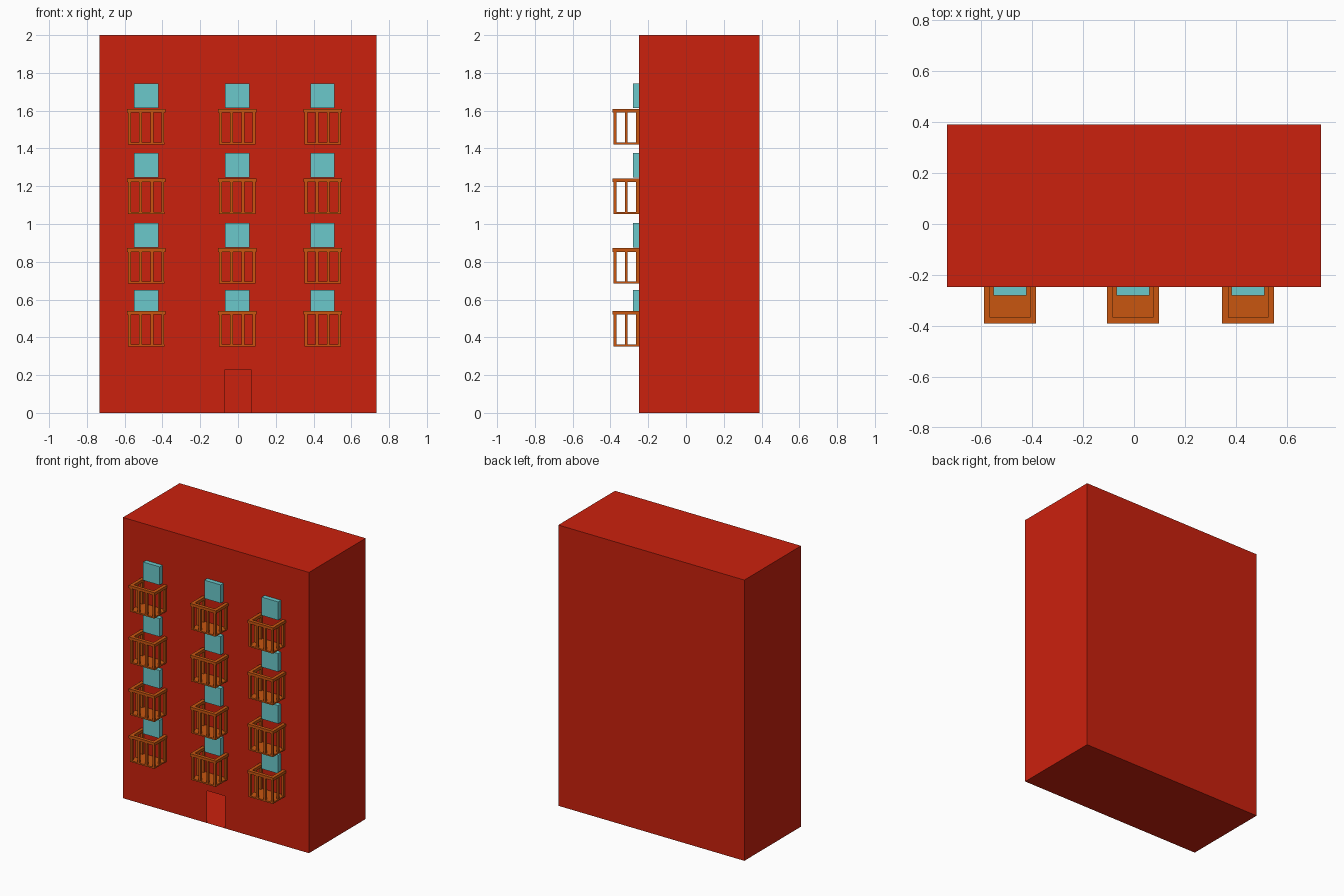
import bpy, bmesh

if "Cube" in bpy.data.objects:
    bpy.data.objects.remove(bpy.data.objects["Cube"])


def material(name, rgb):
    m = bpy.data.materials.new(name)
    m.diffuse_color = (*rgb, 1)
    m.use_nodes = True
    m.node_tree.nodes["Principled BSDF"].inputs["Base Color"].default_value = m.diffuse_color
    return m


RED = material("brick_red", (0.60, 0.015, 0.004))
ORANGE = material("balcony_orange", (0.58, 0.092, 0.005))
TEAL = material("window_teal", (0.147, 0.584, 0.597))


def finish(bm, name, mat):
    me = bpy.data.meshes.new(name)
    bm.to_mesh(me)
    bm.free()
    me.materials.append(mat)
    ob = bpy.data.objects.new(name, me)
    bpy.context.collection.objects.link(ob)


def add_box(bm, x0, x1, y0, y1, z0, z1):
    vs = bmesh.ops.create_cube(bm, size=1)["verts"]
    for v in vs:
        v.co.x = x1 if v.co.x > 0 else x0
        v.co.y = y1 if v.co.y > 0 else y0
        v.co.z = z1 if v.co.z > 0 else z0


# building: hollow shell with an open doorway in the front wall
W, F, B, H = 0.733, -0.248, 0.39, 2.0
DW, DH = 0.07, 0.23
bm = bmesh.new()
outline = [(-W, 0), (-DW, 0), (-DW, DH), (DW, DH), (DW, 0), (W, 0), (W, H), (-W, H)]
f = [bm.verts.new((x, F, z)) for x, z in outline]
b = [bm.verts.new((x, B, z)) for x, z in ((-W, 0), (W, 0), (W, H), (-W, H))]
bm.faces.new(f)                                # front wall
bm.faces.new(b[::-1])                          # back wall
bm.faces.new((f[5], b[1], b[2], f[6]))         # right wall
bm.faces.new((b[0], f[0], f[7], b[3]))         # left wall
bm.faces.new((f[7], f[6], b[2], b[3]))         # roof
bm.faces.new((b[0], b[1], f[5], f[4], f[1], f[0]))  # floor
finish(bm, "building", RED)


def balcony(name, cx, top):
    bm = bmesh.new()
    front, hw, rail = -0.39, 0.102, 0.024
    low = top - 0.188
    # handrail
    add_box(bm, cx - hw, cx + hw, front, front + rail, top - 0.02, top)
    for s in (-1, 1):
        x0, x1 = sorted((cx + s * hw, cx + s * (hw - rail)))
        add_box(bm, x0, x1, front + rail, F, top - 0.02, top)
    # floor slab
    add_box(bm, cx - 0.096, cx + 0.096, front + 0.006, F, low, low + 0.01)
    # front and side posts
    t = 0.0075
    posts = [(x, -0.376) for x in (-0.088, -0.03, 0.03, 0.088)]
    posts += [(x, y) for x in (-0.088, 0.088) for y in (-0.316, -0.257)]
    for x, y in posts:
        add_box(bm, cx + x - t, cx + x + t, y - t, y + t, low + 0.01, top - 0.02)
    finish(bm, name, ORANGE)


# windows and balconies on every floor
levels = [(0.54, 0.65), (1.242, 1.375), (0.873, 1.005), (1.61, 1.743)]
for i, (rail_top, win_top) in enumerate(sorted(levels)):
    for j, cx in enumerate((-0.486, -0.004, 0.448)):
        balcony(f"balcony_{i}_{j}", cx, rail_top)
        bm = bmesh.new()
        add_box(bm, cx - 0.065, cx + 0.064, -0.28, F, win_top - 0.13, win_top)
        finish(bm, f"window_{i}_{j}", TEAL)
